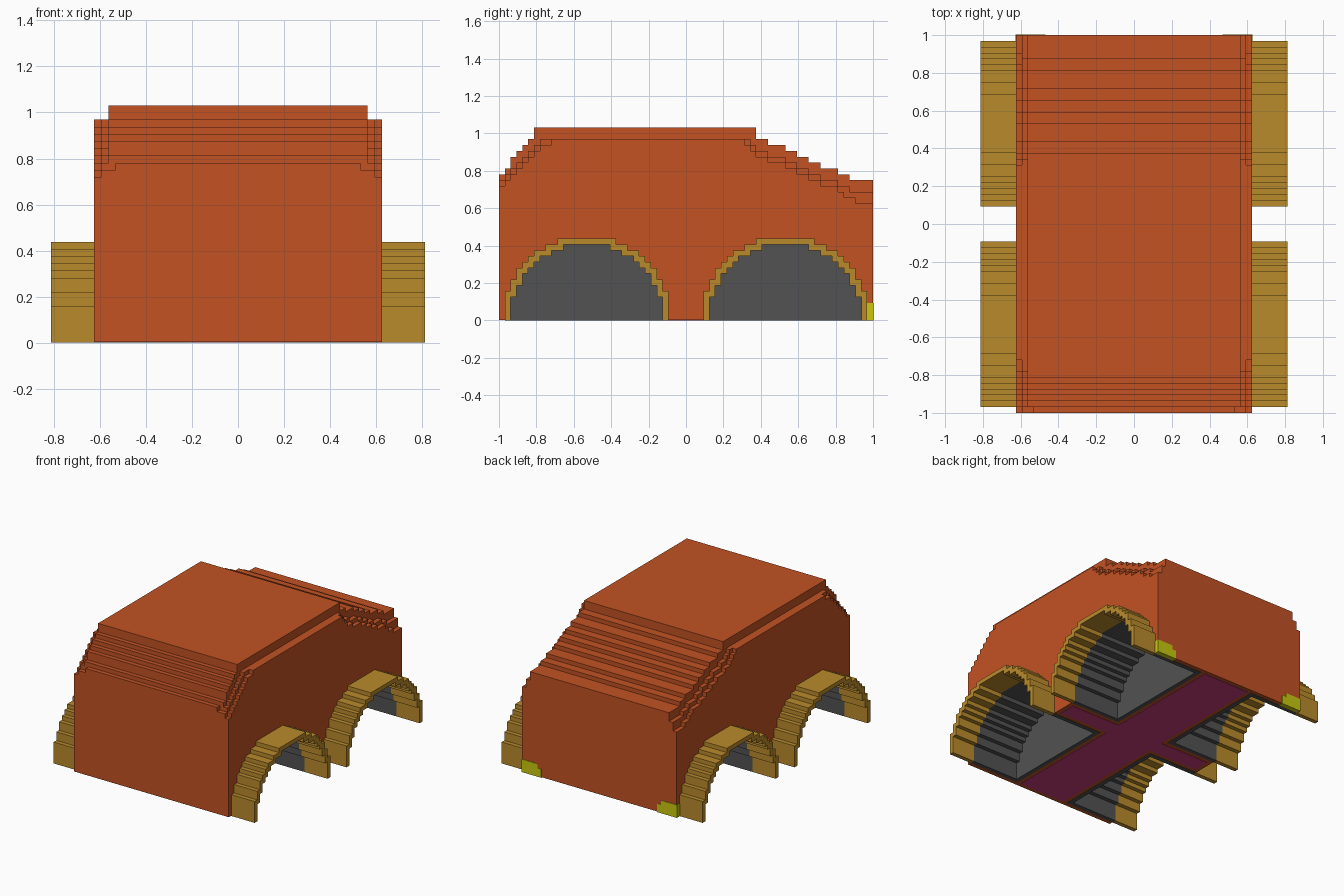
import bpy, bmesh

cube = bpy.data.objects.get("Cube")
if cube:
    bpy.data.objects.remove(cube, do_unlink=True)

U = 1 / 32      # size of one block
SKIN = 0.1      # thickness of thin plates, in blocks


def material(name, rgb):
    lin = [((c / 255 + 0.055) / 1.055) ** 2.4 for c in rgb] + [1]
    m = bpy.data.materials.new(name)
    m.use_nodes = True
    m.diffuse_color = lin
    bsdf = m.node_tree.nodes["Principled BSDF"]
    bsdf.inputs["Base Color"].default_value = lin
    bsdf.inputs["Roughness"].default_value = 0.8
    return m


ORANGE = material("burnt_orange", (195, 82, 36))
GOLD = material("dark_gold", (186, 139, 43))
GREY = material("well_grey", (82, 82, 82))
PURPLE = material("floor_purple", (198, 60, 125))
YELLOW = material("lamp_yellow", (200, 200, 15))


def stairs(steps, end):
    """Outline of a staircase: each step is (start y, height)."""
    pts = []
    for i, (y, z) in enumerate(steps):
        y2 = steps[i + 1][0] if i + 1 < len(steps) else end
        pts += [(y, z), (y2, z)]
    return pts


def prism(bm, outline, x0, x1):
    """Extrude a y-z outline from x0 to x1."""
    a = [bm.verts.new((x0 * U, y * U, z * U)) for y, z in outline]
    b = [bm.verts.new((x1 * U, y * U, z * U)) for y, z in outline]
    bm.faces.new(a)
    bm.faces.new(b[::-1])
    for i in range(len(a)):
        j = (i + 1) % len(a)
        bm.faces.new((a[i], b[i], b[j], a[j]))


def box(bm, x0, x1, y0, y1, z0, z1):
    prism(bm, [(y0, z0), (y1, z0), (y1, z1), (y0, z1)], x0, x1)


def finish(name, bm, mat):
    bmesh.ops.recalc_face_normals(bm, faces=bm.faces)
    me = bpy.data.meshes.new(name)
    bm.to_mesh(me)
    bm.free()
    me.materials.append(mat)
    ob = bpy.data.objects.new(name, me)
    bpy.context.collection.objects.link(ob)
    return ob


# Stepped wheel arch: (half width, height), and the same shape one block smaller
ARCH = [(5, 14), (7, 13), (9, 12), (10, 11), (11, 10), (12, 9), (13, 7), (14, 5)]
INNER = [(w - 1, h - 1) for w, h in ARCH]


def arch(levels, centre, base=0):
    left = []
    for i in range(len(levels) - 1, -1, -1):
        w, h = levels[i]
        low = levels[i + 1][1] if i + 1 < len(levels) else base
        left += [(-w, low), (-w, h)]
    pts = left + [(-y, z) for y, z in reversed(left)]
    return [(centre + y, z) for y, z in pts]


# Body: stepped side profiles, lower towards the outer edges
ROOF = [(-32, 25), (-31, 26), (-30, 28), (-29, 29), (-28, 30), (-27, 31), (-26, 33),
        (12, 31), (14, 30), (17, 29), (19, 28), (21, 27), (23, 26), (26, 25), (28, 24)]
SHOULDER = [(-32, 24)] + ROOF[1:]
EDGE = [(-32, 24), (-31, 25), (-30, 26), (-29, 27), (-28, 28), (-27, 29), (-26, 30),
        (-25, 31), (11, 30), (12, 29), (14, 28), (17, 27), (19, 26), (21, 25),
        (23, 24), (26, 23), (28, 22)]
OUTER = [(-32, 23), (-31, 24), (-30, 25), (-29, 26), (-28, 27), (-27, 28), (-26, 29),
         (-25, 30), (-23, 31), (10, 30), (11, 29), (12, 28), (14, 27), (17, 26),
         (19, 25), (21, 24), (23, 23), (26, 22), (27, 21), (29, 20)]


def body_outline(steps, notched):
    top = stairs(steps, 32)
    pts = [(-32, SKIN)]
    if notched:
        pts += arch(ARCH, -17, SKIN) + arch(ARCH, 17, SKIN)
    return pts + [(32, SKIN)] + top[::-1]


bm = bmesh.new()
prism(bm, body_outline(ROOF, False), -7, 7)
for s in (-1, 1):
    for steps, x0, x1 in ((ROOF, 7, 17), (SHOULDER, 17, 18), (EDGE, 18, 19), (OUTER, 19, 20)):
        prism(bm, body_outline(steps, True), s * x0, s * x1)
finish("body", bm, ORANGE)

# Wheel wells and flared fenders
for side, s in (("right", -1), ("left", 1)):
    for end, c in (("front", -17), ("rear", 17)):
        shell = arch(ARCH, c) + arch(INNER, c)[::-1]
        bm = bmesh.new()
        prism(bm, shell, s * 8, s * 20)
        prism(bm, arch(ARCH, c), s * 7, s * 8)
        finish(f"{end}_{side}_wheel_well", bm, GREY)

        bm = bmesh.new()
        prism(bm, shell, s * 20, s * 26)
        finish(f"{end}_{side}_fender", bm, GOLD)

# Cross-shaped floor plate
bm = bmesh.new()
box(bm, -6, 6, -31, 31, 0, SKIN)
for s in (-1, 1):
    box(bm, s * 6, s * 19, -2, 2, 0, SKIN)
finish("floor_plate", bm, PURPLE)

# Rear corner lamps
for side, s in (("right", -1), ("left", 1)):
    bm = bmesh.new()
    box(bm, s * 16, s * (20 + SKIN), 31, 32 + SKIN, 0, 3)
    box(bm, s * 15, s * 16, 31, 32 + SKIN, 0, 2)
    finish(f"rear_{side}_lamp", bm, YELLOW)
